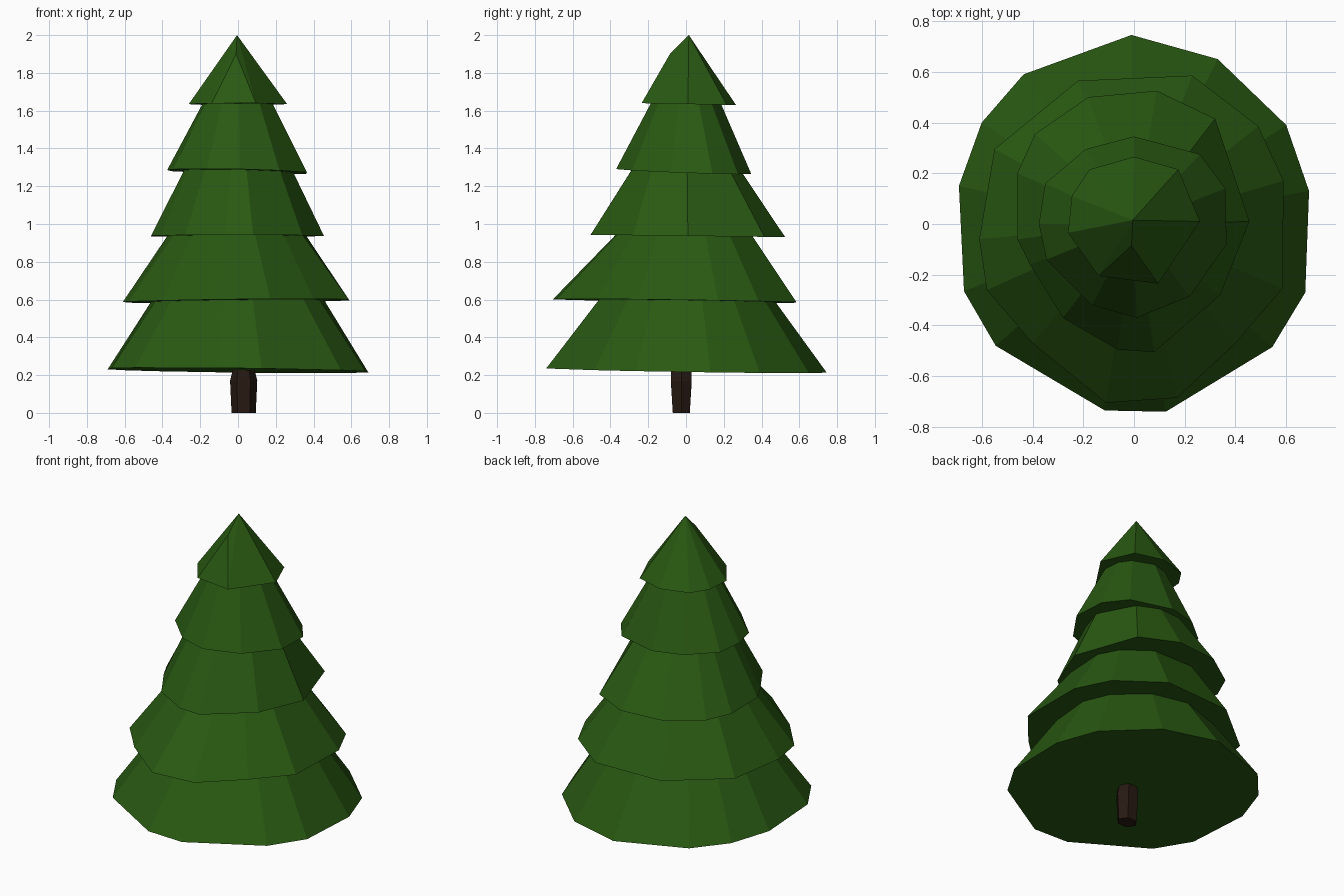
import bpy, bmesh, math

if "Cube" in bpy.data.objects:
    bpy.data.objects.remove(bpy.data.objects["Cube"])


def material(name, rgb):
    m = bpy.data.materials.new(name)
    m.diffuse_color = (*rgb, 1)
    m.use_nodes = True
    m.node_tree.nodes["Principled BSDF"].inputs["Base Color"].default_value = m.diffuse_color
    return m


GREEN = material("needles", (0.022, 0.1, 0.006))
BROWN = material("bark", (0.02, 0.01, 0.006))


def finish(bm, name, mat):
    bmesh.ops.recalc_face_normals(bm, faces=bm.faces)
    mesh = bpy.data.meshes.new(name)
    bm.to_mesh(mesh)
    bm.free()
    mesh.materials.append(mat)
    bpy.context.collection.objects.link(bpy.data.objects.new(name, mesh))


def loft(name, rings, mat):
    """Closed flat-faced body through rings of equal point count."""
    bm = bmesh.new()
    loops = [[bm.verts.new(p) for p in ring] for ring in rings]
    n = len(loops[0])
    for lo, hi in zip(loops, loops[1:]):
        for i in range(n):
            j = (i + 1) % n
            bm.faces.new((lo[i], lo[j], hi[j], hi[i]))
    bm.faces.new(loops[0])
    bm.faces.new(loops[-1])
    finish(bm, name, mat)


def rim(points, z, tilt):
    return [(x, y, z + tilt[0] * x + tilt[1] * y) for x, y in points]


# Branch tiers: irregular rim outline, rim height, rim tilt, top height, top radius
tiers = [
    ([(-.01, .745), (.33, .65), (.6, .39), (.69, .13), (.675, -.27), (.545, -.485),
      (.125, -.74), (-.115, -.735), (-.545, -.48), (-.67, -.265), (-.69, .15),
      (-.6, .4), (-.435, .59)], .225, (-.012, -.016), .62, .45),
    ([(-.22, .565), (.23, .585), (.49, .385), (.59, .17), (.585, -.255), (.4, -.47),
      (.17, -.685), (-.11, -.705), (-.4, -.47), (-.58, -.26), (-.61, -.06),
      (-.55, .295)], .592, (.01, -.014), .96, .36),
    ([(-.18, .5), (.09, .525), (.32, .415), (.455, .01), (.34, -.28), (.08, -.505),
      (-.065, -.495), (-.28, -.37), (-.41, -.16), (-.46, -.06), (-.46, .2),
      (-.39, .355)], .937, (0, -.012), 1.31, .275),
    ([(-.19, .295), (0, .345), (.26, .275), (.36, .14), (.365, -.08), (.22, -.285),
      (.01, -.37), (-.165, -.32), (-.345, -.14), (-.375, 0), (-.35, .16)],
     1.278, (-.02, -.035), 1.66, .175),
]
for k, (pts, z, tilt, top_z, r) in enumerate(tiers, 1):
    angles = [math.atan2(y, x) for x, y in pts]
    top = [(r * math.cos(a), r * math.sin(a), top_z) for a in angles]
    loft(f"branch_tier_{k}", [rim(pts, z, tilt), top], GREEN)

# Pointed top tier, with one raised facet corner on the front
bm = bmesh.new()
pts = [(0, .265), (.175, .215), (.26, .01), (.095, -.235), (-.14, -.205),
       (-.26, -.035), (-.245, .11), (-.175, .215)]
base = [bm.verts.new(p) for p in rim(pts, 1.635, (0, -.02))]
apex = bm.verts.new((-.005, .015, 2))
corner = bm.verts.new((-.01, -.085, 1.9))
bm.faces.new(base)
for i in range(8):
    a, b = base[i], base[(i + 1) % 8]
    if i == 3:
        for tri in ((a, b, corner), (b, apex, corner), (apex, a, corner)):
            bm.faces.new(tri)
    else:
        bm.faces.new((a, b, apex))
finish(bm, "tree_top", GREEN)

# Six-sided trunk, slightly swollen in the middle
rings = []
for z, rx, ry in ((0, .064, .052), (.17, .072, .064), (.26, .05, .06)):
    rings.append([(.03 + rx * math.cos(i * math.pi / 3),
                   -.025 + ry * math.sin(i * math.pi / 3), z) for i in range(6)])
loft("trunk", rings, BROWN)
